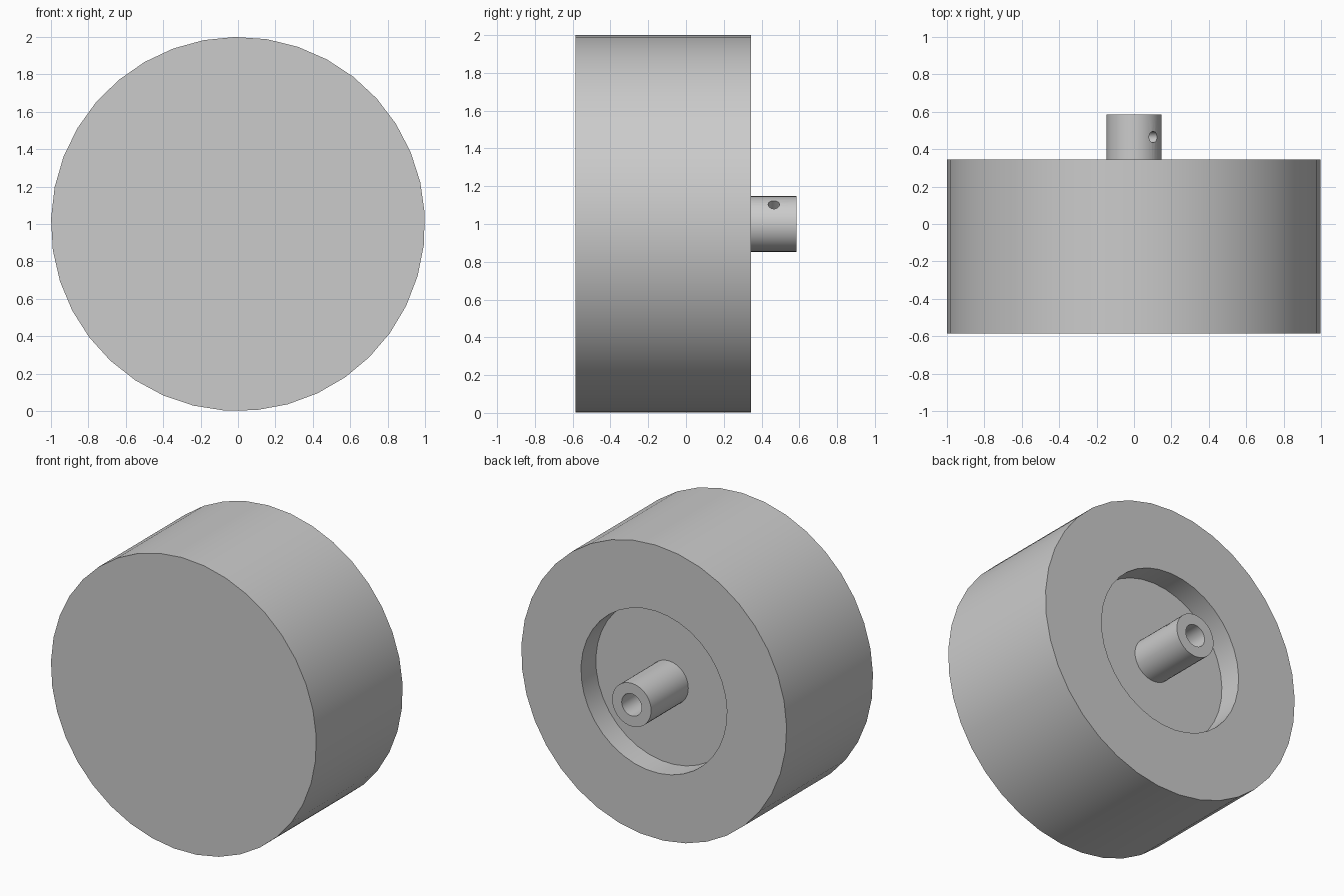
import bpy, bmesh
from math import pi, radians
from mathutils import Matrix, Vector

cube = bpy.data.objects.get("Cube")
if cube:
    bpy.data.objects.remove(cube, do_unlink=True)

grey = bpy.data.materials.new("light grey")
grey.use_nodes = True
COLOUR = (0.6, 0.6, 0.6, 1)
grey.diffuse_color = COLOUR
grey.node_tree.nodes["Principled BSDF"].inputs["Base Color"].default_value = COLOUR


def lathe(name, profile, sides, turn=0.0, closed=False):
    """Revolve (radius, y) points about the y axis through z = 1."""
    bm = bmesh.new()
    verts = [bm.verts.new((0, y, r)) for r, y in profile]
    pairs = list(zip(verts, verts[1:] + verts[:1]))
    edges = [bm.edges.new(p) for p in (pairs if closed else pairs[:-1])]
    bmesh.ops.spin(bm, geom=verts + edges, cent=(0, 0, 0), axis=(0, 1, 0),
                   angle=2 * pi, steps=sides, use_duplicate=False)
    bmesh.ops.remove_doubles(bm, verts=bm.verts, dist=1e-4)
    bmesh.ops.recalc_face_normals(bm, faces=bm.faces)
    bm.transform(Matrix.Translation((0, 0, 1)) @ Matrix.Rotation(turn, 4, 'Y'))
    mesh = bpy.data.meshes.new(name)
    bm.to_mesh(mesh)
    bm.free()
    mesh.materials.append(grey)
    obj = bpy.data.objects.new(name, mesh)
    bpy.context.collection.objects.link(obj)
    return obj


def smooth(obj):
    bpy.ops.object.select_all(action='DESELECT')
    obj.select_set(True)
    bpy.context.view_layer.objects.active = obj
    bpy.ops.object.shade_smooth_by_angle(angle=radians(30))


FRONT, BACK, FLOOR, HUB_END = -0.585, 0.345, 0.185, 0.585

# Drum with a round recess in its back
drum = lathe("wheel_drum", [(0, FRONT), (1, FRONT), (1, BACK), (0.55, BACK),
                            (0.55, FLOOR), (0, FLOOR)], 37, radians(-0.8))

# Hollow hub standing on the recess floor
hub = lathe("shaft_hub", [(0.147, FLOOR), (0.147, HUB_END),
                          (0.075, HUB_END), (0.075, FLOOR)], 36, closed=True)

# Set screw hole, drilled diagonally through one wall of the hub
bpy.ops.mesh.primitive_cylinder_add(vertices=24, radius=0.03, depth=0.16)
cutter = bpy.context.object
cutter.name = "screw_hole_cutter"
cutter.data.materials.append(grey)
out = Vector((1, 0, 1)).normalized()
cutter.matrix_world = (Matrix.Translation(Vector((0, 0.465, 1)) + out * 0.12)
                       @ Matrix.Rotation(radians(45), 4, 'Y'))
cutter.hide_render = True
cut = hub.modifiers.new("screw_hole", 'BOOLEAN')
cut.operation = 'DIFFERENCE'
cut.solver = 'EXACT'
cut.object = cutter
bpy.ops.object.select_all(action='DESELECT')
hub.select_set(True)
bpy.context.view_layer.objects.active = hub
bpy.ops.object.modifier_apply(modifier=cut.name)
bpy.data.objects.remove(cutter, do_unlink=True)

for part in (drum, hub):
    smooth(part)
